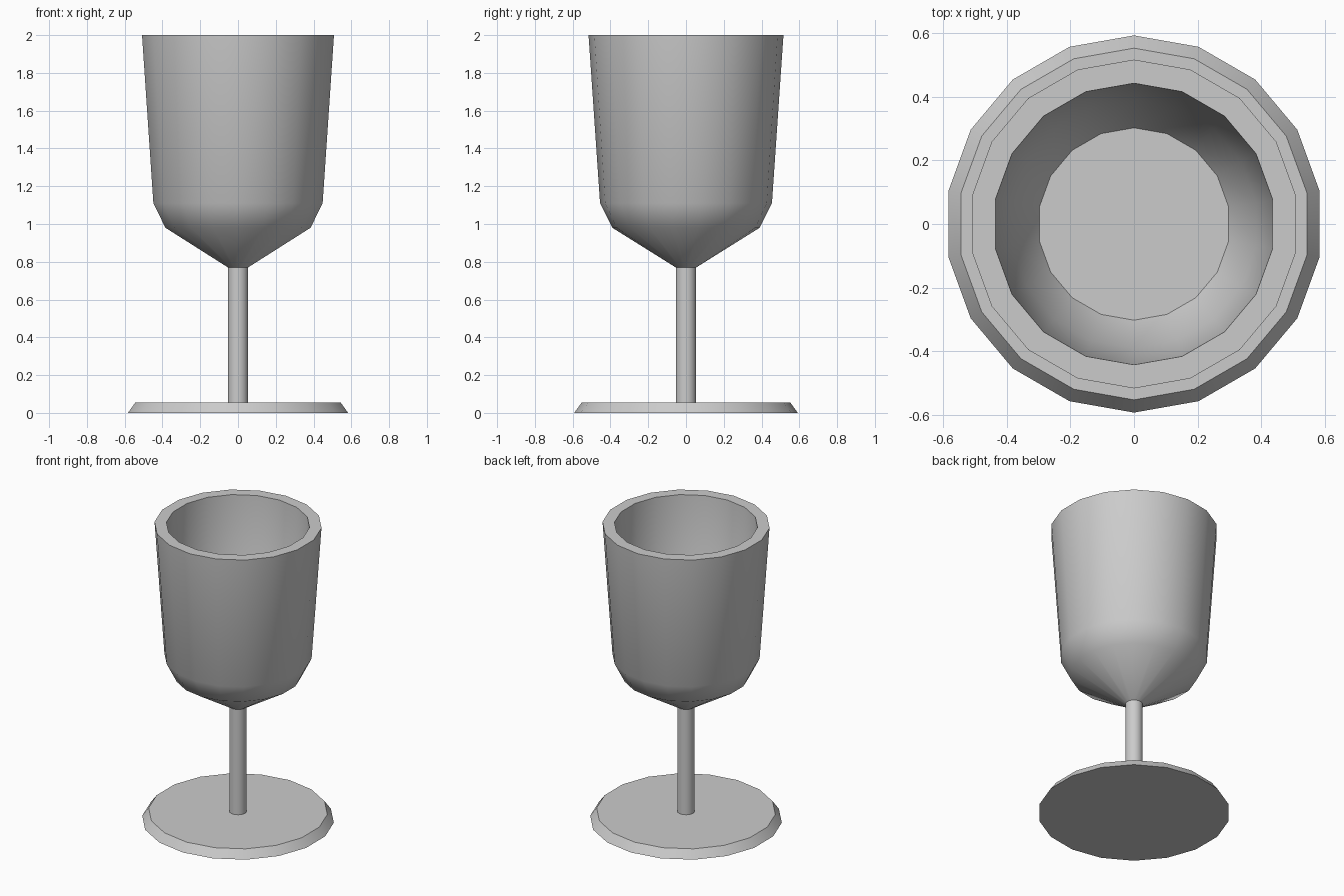
import bpy, bmesh
from math import pi, cos, sin, radians

SIDES = 18

cube = bpy.data.objects.get("Cube")
if cube:
    bpy.data.objects.remove(cube, do_unlink=True)

grey = bpy.data.materials.new("plain_grey")
grey.use_nodes = True
colour = (0.6, 0.6, 0.6, 1)
grey.diffuse_color = colour
grey.node_tree.nodes["Principled BSDF"].inputs["Base Color"].default_value = colour


def lathe(name, profile):
    """Spin (radius, height) points about z, with a flat cap at each end."""
    bm = bmesh.new()
    angles = [pi / 2 + 2 * pi * i / SIDES for i in range(SIDES)]
    rings = [[bm.verts.new((r * cos(a), r * sin(a), z)) for a in angles]
             for r, z in profile]
    for low, high in zip(rings, rings[1:]):
        for i in range(SIDES):
            j = (i + 1) % SIDES
            bm.faces.new((low[i], low[j], high[j], high[i]))
    bm.faces.new(rings[0][::-1])
    bm.faces.new(rings[-1])
    bmesh.ops.recalc_face_normals(bm, faces=bm.faces)
    mesh = bpy.data.meshes.new(name)
    bm.to_mesh(mesh)
    bm.free()
    mesh.materials.append(grey)
    obj = bpy.data.objects.new(name, mesh)
    bpy.context.collection.objects.link(obj)
    bpy.ops.object.select_all(action="DESELECT")
    obj.select_set(True)
    bpy.context.view_layer.objects.active = obj
    bpy.ops.object.shade_smooth_by_angle(angle=radians(40))
    return obj


# Foot, stem and bowl as one continuous turned shape, ending at the inner floor
lathe("goblet", [
    (0.592, 0), (0.552, 0.055),                              # foot
    (0.054, 0.055), (0.054, 0.77),                           # stem
    (0.39, 0.98), (0.455, 1.11), (0.516, 2.0),               # outer bowl
    (0.442, 2.0), (0.39, 1.12), (0.302, 0.98),               # inner bowl
])
